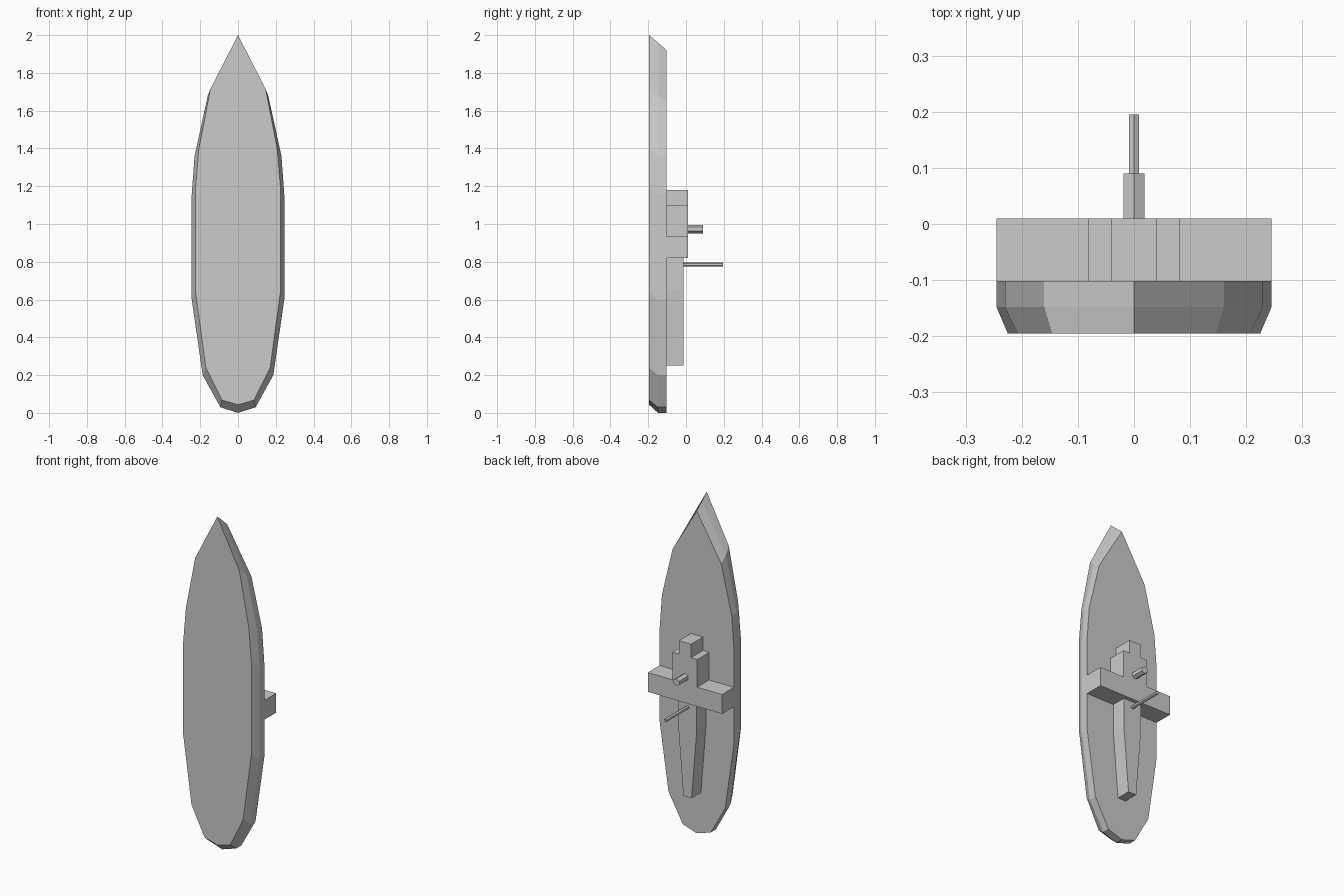
import bpy, bmesh
from math import pi
from mathutils import Matrix

if "Cube" in bpy.data.objects:
    bpy.data.objects.remove(bpy.data.objects["Cube"])


def mirrored(half):
    """Close a half outline (x >= 0) across x = 0."""
    return half + [(-x, z) for x, z in reversed(half) if x > 0]


def loft(name, layers):
    """Skin matching (half outline, y) layers and cap both ends."""
    bm = bmesh.new()
    rings = [[bm.verts.new((x, y, z)) for x, z in mirrored(half)] for half, y in layers]
    n = len(rings[0])
    for a, b in zip(rings, rings[1:]):
        for i in range(n):
            j = (i + 1) % n
            bm.faces.new((a[i], a[j], b[j], b[i]))
    bm.faces.new(rings[0])
    bm.faces.new(rings[-1])
    bmesh.ops.recalc_face_normals(bm, faces=bm.faces)
    return finish(name, bm)


def finish(name, bm):
    mesh = bpy.data.meshes.new(name)
    bm.to_mesh(mesh)
    bm.free()
    ob = bpy.data.objects.new(name, mesh)
    bpy.context.collection.objects.link(ob)
    return ob


def hex_rod(name, radius, y0, y1, z):
    """Six-sided rod along y with a corner pointing up."""
    bm = bmesh.new()
    bmesh.ops.create_cone(bm, cap_ends=True, segments=6, radius1=radius,
                          radius2=radius, depth=y1 - y0)
    bmesh.ops.transform(bm, verts=bm.verts, matrix=Matrix.Translation((0, (y0 + y1) / 2, z))
                        @ Matrix.Rotation(pi / 2, 4, 'X'))
    return finish(name, bm)


# Hull: narrow keel face, wider chine, deck with a raked bow
keel = [(0, 2.0), (0.146, 1.715), (0.207, 1.40), (0.225, 1.19), (0.225, 0.645),
        (0.17, 0.238), (0.085, 0.068), (0, 0.043)]
side = [(0.23, 1.36), (0.245, 1.155), (0.245, 0.60), (0.187, 0.20), (0.093, 0.03), (0, 0)]
chine = [(0, 1.96), (0.16, 1.68)] + side
deck = [(0, 1.92), (0.16, 1.65)] + side
loft("hull", [(keel, -0.195), (chine, -0.148), (deck, -0.102)])

# Bridge: full-width wings with a stepped forward block
bridge = [(0.04, 1.18), (0.04, 1.10), (0.081, 1.10), (0.081, 0.935),
          (0.245, 0.935), (0.245, 0.82)]
loft("bridge", [(bridge, -0.102), (bridge, 0.01)])

# Tapered aft deckhouse
house = [(0.06, 0.82), (0.06, 0.65), (0.027, 0.25)]
loft("aft_deckhouse", [(house, -0.102), (house, -0.014)])

# Funnel on the bridge and mast on the deckhouse
hex_rod("funnel", 0.022, 0.008, 0.09, 0.973)
hex_rod("mast", 0.0105, -0.016, 0.195, 0.785)
